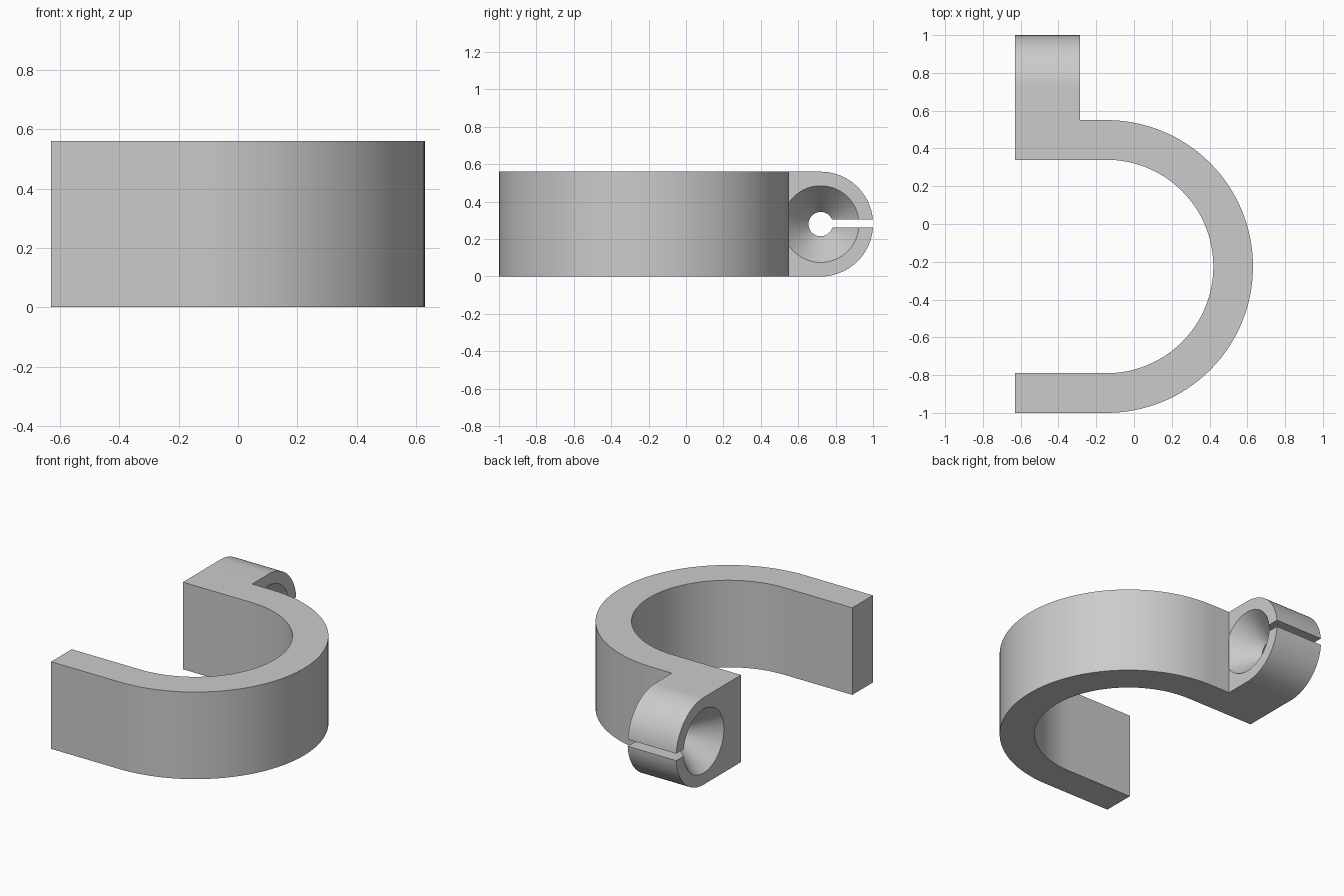
import bpy, bmesh
from math import sin, cos, pi, radians
from mathutils import Matrix

if "Cube" in bpy.data.objects:
    bpy.data.objects.remove(bpy.data.objects["Cube"])

HEIGHT = 0.56
LEFT = -0.63                  # flat end of both arms
ARC_X, ARC_Y = -0.145, -0.225  # centre of the hook bend
OUTER, INNER = 0.775, 0.565
LUG_END = -0.285              # inner side of the clamp lug
LUG_Y, LUG_R = 0.72, HEIGHT / 2
SEG = 64

grey = bpy.data.materials.new("plain grey")
grey.use_nodes = True
colour = (0.6, 0.6, 0.6, 1)
grey.diffuse_color = colour
grey.node_tree.nodes["Principled BSDF"].inputs["Base Color"].default_value = colour


def arc(cx, cy, r, start, end):
    angles = [start + (end - start) * i / SEG for i in range(SEG + 1)]
    return [(cx + r * cos(a), cy + r * sin(a)) for a in angles]


def finish(name, bm):
    bmesh.ops.recalc_face_normals(bm, faces=bm.faces)
    mesh = bpy.data.meshes.new(name)
    bm.to_mesh(mesh)
    bm.free()
    mesh.materials.append(grey)
    obj = bpy.data.objects.new(name, mesh)
    bpy.context.collection.objects.link(obj)
    return obj


def prism(name, points, offset):
    """Extrude a closed 3D outline along offset."""
    bm = bmesh.new()
    face = bm.faces.new([bm.verts.new(p) for p in points])
    result = bmesh.ops.extrude_face_region(bm, geom=[face], use_keep_orig=True)
    verts = [v for v in result["geom"] if isinstance(v, bmesh.types.BMVert)]
    bmesh.ops.translate(bm, verts=verts, vec=offset)
    return finish(name, bm)


def combine(target, tool, operation):
    mod = target.modifiers.new(operation, "BOOLEAN")
    mod.operation, mod.solver, mod.object = operation, "EXACT", tool
    bpy.context.view_layer.objects.active = target
    bpy.ops.object.modifier_apply(modifier=mod.name)
    bpy.data.objects.remove(tool)


# Hook: half ring with two straight arms
outline = [(LEFT, ARC_Y - OUTER)] + arc(ARC_X, ARC_Y, OUTER, -pi / 2, pi / 2)
outline += [(LEFT, ARC_Y + OUTER + 0), (LEFT, ARC_Y + INNER)]
outline += arc(ARC_X, ARC_Y, INNER, pi / 2, -pi / 2) + [(LEFT, ARC_Y - INNER)]
hook = prism("hook_with_clamp", [(x, y, 0) for x, y in outline], (0, 0, HEIGHT))

# Clamp lug: block with a rounded end
profile = [(0.45, 0)] + arc(LUG_Y, LUG_R, LUG_R, -pi / 2, pi / 2) + [(0.45, HEIGHT)]
lug = prism("clamp_lug", [(LEFT, y, z) for y, z in profile], (LUG_END - LEFT, 0, 0))
combine(hook, lug, "UNION")

# Hourglass bore: two countersinks meeting at a small hole
bm = bmesh.new()
rings = []
for x, r in ((LEFT, 0.205), ((LEFT + LUG_END) / 2, 0.065), (LUG_END, 0.205)):
    points = arc(LUG_Y, LUG_R, r, 0, 2 * pi)[:-1]
    rings.append([bm.verts.new((x, y, z)) for y, z in points])
for a, b in zip(rings, rings[1:]):
    for i in range(SEG):
        j = (i + 1) % SEG
        bm.faces.new((a[i], a[j], b[j], b[i]))
bm.faces.new(rings[0])
bm.faces.new(rings[-1])
combine(hook, finish("bore_cutter", bm), "DIFFERENCE")

# Slit from the bore out through the rounded end
bm = bmesh.new()
size = Matrix.Diagonal((0.6, 0.4, 0.044, 1))
place = Matrix.Translation(((LEFT + LUG_END) / 2, LUG_Y + 0.2, 0.283))
bmesh.ops.create_cube(bm, size=1, matrix=place @ size)
combine(hook, finish("slit_cutter", bm), "DIFFERENCE")

# Smooth curved walls, crisp corners
bpy.ops.object.select_all(action="DESELECT")
hook.select_set(True)
bpy.context.view_layer.objects.active = hook
bpy.ops.object.shade_smooth_by_angle(angle=radians(30))
